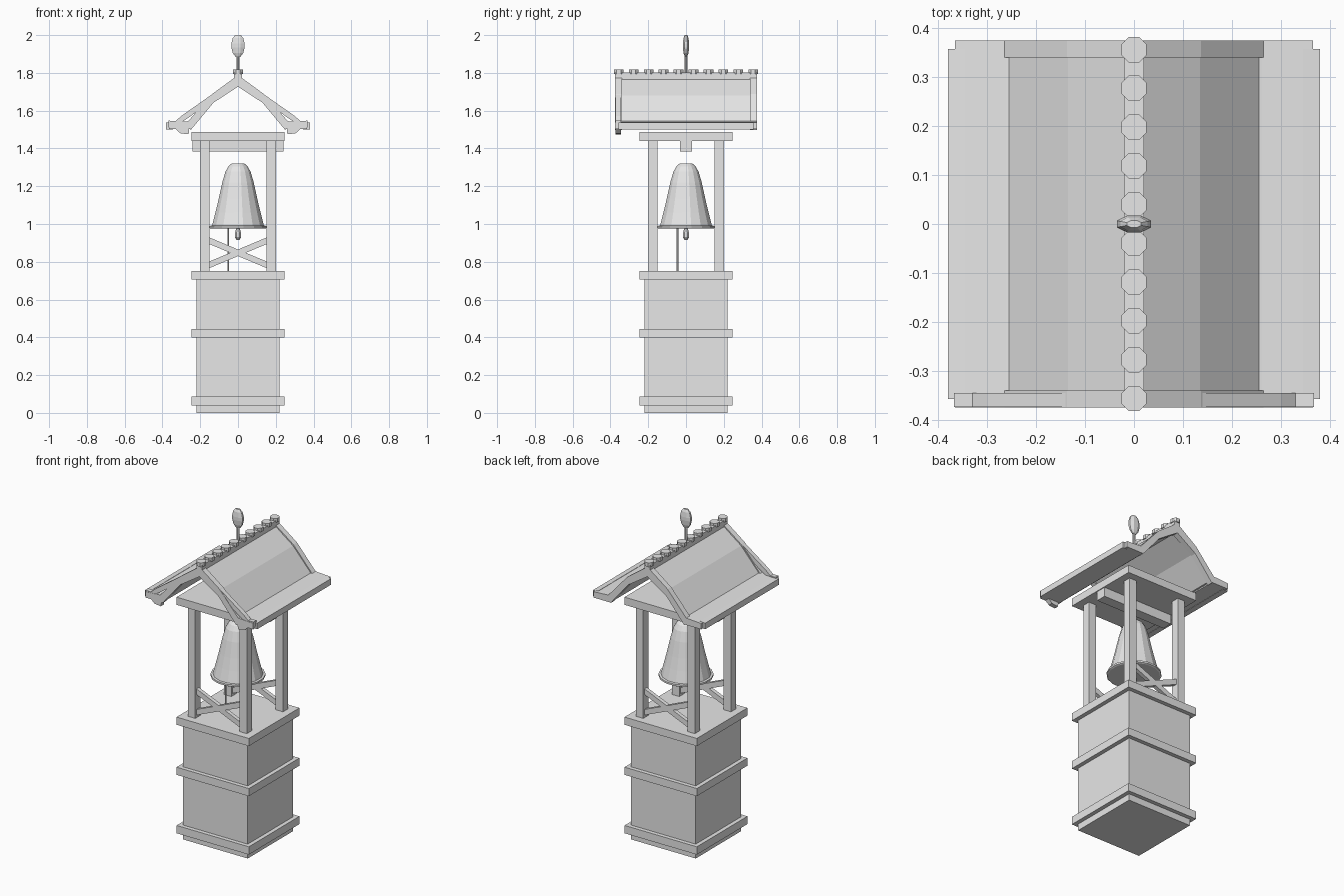
import bpy, bmesh, math
from mathutils import Matrix, Vector

if "Cube" in bpy.data.objects:
    bpy.data.objects.remove(bpy.data.objects["Cube"])

grey = bpy.data.materials.new("plain_grey")
grey.diffuse_color = (0.8, 0.8, 0.8, 1)
grey.use_nodes = True
grey.node_tree.nodes["Principled BSDF"].inputs["Base Color"].default_value = grey.diffuse_color


def finish(name, bm):
    bmesh.ops.recalc_face_normals(bm, faces=bm.faces)
    me = bpy.data.meshes.new(name)
    bm.to_mesh(me)
    bm.free()
    me.materials.append(grey)
    ob = bpy.data.objects.new(name, me)
    bpy.context.collection.objects.link(ob)
    return ob


def box(name, lo, hi):
    lo, hi = Vector(lo), Vector(hi)
    bm = bmesh.new()
    m = Matrix.Translation((lo + hi) / 2) @ Matrix.Diagonal((*(hi - lo), 1))
    bmesh.ops.create_cube(bm, size=1, matrix=m)
    return finish(name, bm)


def prism(name, pts, y0, y1):
    """Extrude an x-z outline along y."""
    bm = bmesh.new()
    f = bm.faces.new([bm.verts.new((x, y0, z)) for x, z in pts])
    r = bmesh.ops.extrude_face_region(bm, geom=[f])
    vs = [v for v in r["geom"] if isinstance(v, bmesh.types.BMVert)]
    bmesh.ops.translate(bm, verts=vs, vec=(0, y1 - y0, 0))
    return finish(name, bm)


def lathe(name, prof, n, centre=(0, 0), sy=1.0):
    """Closed turned shape from (radius, z) pairs."""
    bm = bmesh.new()
    rings = []
    for r, z in prof:
        rings.append([bm.verts.new((centre[0] + r * math.cos(a), centre[1] + sy * r * math.sin(a), z))
                      for a in ((i + 0.5) * math.tau / n for i in range(n))])
    for a, b in zip(rings, rings[1:]):
        for i in range(n):
            j = (i + 1) % n
            bm.faces.new((a[i], a[j], b[j], b[i]))
    bm.faces.new(rings[0])
    bm.faces.new(rings[-1])
    return finish(name, bm)


def mirrored(top, bottom):
    """Full symmetric section from right-hand top and bottom lines starting at x = 0."""
    right = top + bottom[::-1]
    return right + [(-x, z) for x, z in right[::-1] if x > 0]


# Base block and its bands
box("base_block", (-0.22, -0.22, 0), (0.22, 0.22, 0.72))
for i, (z0, z1) in enumerate([(0.04, 0.088), (0.398, 0.445), (0.705, 0.752), (1.44, 1.487)]):
    name = "top_plate" if i == 3 else f"band_{i + 1}"
    box(name, (-0.245, -0.245, z0), (0.245, 0.245, z1))

# Posts and bell beam
for sx in (-1, 1):
    for sy in (-1, 1):
        x, y = 0.175 * sx, 0.175 * sy
        box("post", (x - 0.025, y - 0.025, 0.74), (x + 0.025, y + 0.025, 1.45))
box("bell_beam", (-0.24, -0.032, 1.383), (0.24, 0.032, 1.445))

# Crossed braces, front and back
for y in (-0.175, 0.175):
    for s in (-1, 1):
        prism("cross_brace", [(-0.155 * s, 0.895), (-0.155 * s, 0.93),
                              (0.155 * s, 0.80), (0.155 * s, 0.765)], y - 0.012, y + 0.012)

# Bell, clapper and rope
lathe("bell", [(0.145, 0.975), (0.153, 0.979), (0.153, 0.99), (0.14, 0.992), (0.122, 1.06),
               (0.105, 1.13), (0.085, 1.22), (0.068, 1.277), (0.052, 1.305), (0.035, 1.32)], 16)
lathe("clapper", [(0.008, 0.915), (0.018, 0.93), (0.018, 0.955), (0.009, 0.978)], 8)
lathe("bell_rope", [(0.004, 0.74), (0.004, 0.99)], 6, (-0.052, -0.045))

# Roof shell: gable kinked twice, ending in flat eaves
roof_top = [(0, 1.78), (0.135, 1.68), (0.255, 1.545), (0.345, 1.535)]
roof_bot = [(0, 1.735), (0.13, 1.648), (0.24, 1.51), (0.345, 1.505)]
prism("roof", mirrored(roof_top, roof_bot), -0.342, 0.342)

# Gable boards at both ends, slightly proud of the shell
board_top = [(0, 1.788), (0.137, 1.688), (0.265, 1.543)]
board_bot = [(0, 1.727), (0.13, 1.642), (0.25, 1.498)]
for y in (-0.375, 0.34):
    prism("gable_board", mirrored(board_top, board_bot), y, y + 0.035)

# Eave boards with notched corners
for s in (-1, 1):
    prism("eave_board", [(0.25 * s, 1.502), (0.25 * s, 1.545), (0.365 * s, 1.538), (0.365 * s, 1.502)],
          -0.375, 0.375)
    prism("eave_edge", [(0.345 * s, 1.50), (0.345 * s, 1.541), (0.38 * s, 1.537), (0.38 * s, 1.50)],
          -0.357, 0.357)
    # Carved hooked board on the front gable
    hook = [(0.135, 1.688), (0.30, 1.572), (0.33, 1.545), (0.367, 1.547), (0.367, 1.512),
            (0.335, 1.508), (0.305, 1.48), (0.262, 1.475), (0.258, 1.5), (0.285, 1.515),
            (0.312, 1.53), (0.255, 1.568), (0.15, 1.645)]
    prism("carved_board", [(x * s, z) for x, z in hook], -0.373, -0.345)

# Ridge beam with a row of octagonal caps
box("ridge_beam", (-0.02, -0.375, 1.765), (0.02, 0.375, 1.803))
for i in range(10):
    lathe("ridge_cap", [(0.028, 1.793), (0.028, 1.817)], 8, (0, -0.356 + i * 0.0791))

# Finial
lathe("finial_rod", [(0.008, 1.80), (0.008, 1.90)], 8)
lathe("finial_bulb", [(0.014, 1.885), (0.03, 1.905), (0.038, 1.935), (0.038, 1.955),
                      (0.03, 1.985), (0.016, 2.0)], 8, sy=0.48)
